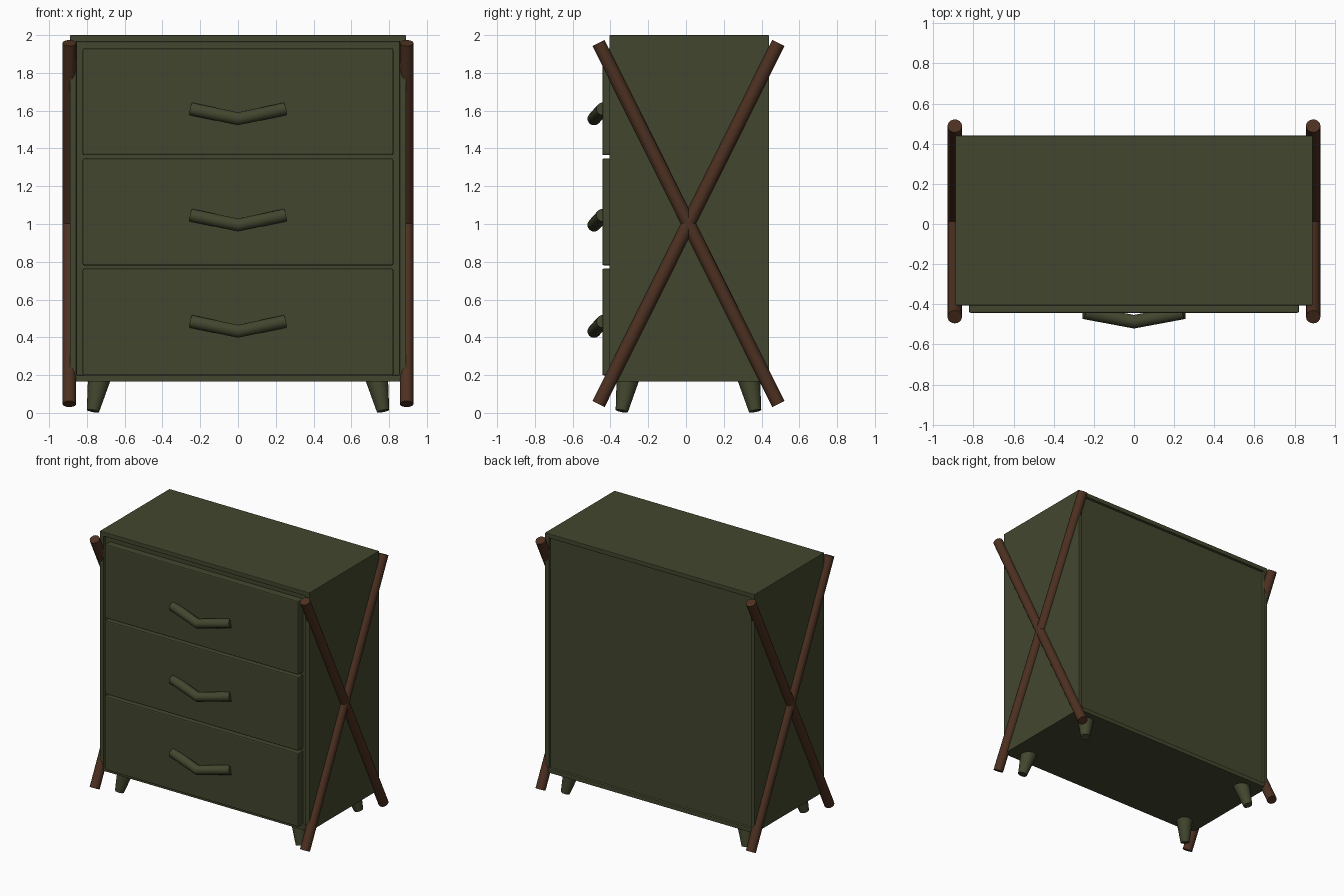
import bpy, bmesh, math
from mathutils import Vector

if "Cube" in bpy.data.objects:
    bpy.data.objects.remove(bpy.data.objects["Cube"], do_unlink=True)


def material(name, rgb):
    mat = bpy.data.materials.new(name)
    mat.use_nodes = True
    mat.diffuse_color = (*rgb, 1)
    mat.node_tree.nodes["Principled BSDF"].inputs["Base Color"].default_value = (*rgb, 1)
    return mat


olive = material("olive_paint", (0.055, 0.062, 0.027))
wood = material("brown_wood", (0.074, 0.030, 0.015))


def finish(name, bm, mat, bevel=0.0, smooth=False):
    bmesh.ops.recalc_face_normals(bm, faces=bm.faces)
    mesh = bpy.data.meshes.new(name)
    bm.to_mesh(mesh)
    bm.free()
    mesh.materials.append(mat)
    obj = bpy.data.objects.new(name, mesh)
    bpy.context.collection.objects.link(obj)
    if bevel:
        mod = obj.modifiers.new("soft_edges", "BEVEL")
        mod.width, mod.segments = bevel, 2
    if smooth:
        bpy.ops.object.select_all(action="DESELECT")
        obj.select_set(True)
        bpy.context.view_layer.objects.active = obj
        bpy.ops.object.shade_smooth_by_angle(angle=math.radians(40))
    return obj


def box(low, high):
    bm = bmesh.new()
    bmesh.ops.create_cube(bm, size=1)
    low, high = Vector(low), Vector(high)
    for v in bm.verts:
        v.co = (low + high) / 2 + v.co * (high - low)
    return bm


def tube(name, points, radii, mat, sides=16):
    """Round rod swept along a path, with mitred bends and square-cut ends."""
    pts = [Vector(p) for p in points]
    bm = bmesh.new()
    rings = []
    for i, p in enumerate(pts):
        before = (p - pts[i - 1]).normalized() if i else None
        after = (pts[i + 1] - p).normalized() if i < len(pts) - 1 else None
        tangent = ((before or after) + (after or before)).normalized()
        u = tangent.orthogonal().normalized() if not rings else (u - tangent * u.dot(tangent)).normalized()
        w = tangent.cross(u)
        angles = [math.tau * k / sides for k in range(sides)]
        rings.append([bm.verts.new(p + radii[i] * (math.cos(a) * u + math.sin(a) * w)) for a in angles])
    for a, b in zip(rings, rings[1:]):
        for k in range(sides):
            n = (k + 1) % sides
            bm.faces.new((a[k], a[n], b[n], b[k]))
    bm.faces.new(rings[0])
    bm.faces.new(rings[-1])
    return finish(name, bm, mat, smooth=True)


# Carcass with shallow recesses in the front and back
body = box((-0.89, -0.405, 0.165), (0.89, 0.44, 2.0))
body.normal_update()
for face in [f for f in body.faces if abs(f.normal.y) > 0.9]:
    direction = face.normal.copy()
    bmesh.ops.inset_region(body, faces=[face], thickness=0.048)
    inner = bmesh.ops.extrude_face_region(body, geom=[face])
    verts = [g for g in inner["geom"] if isinstance(g, bmesh.types.BMVert)]
    bmesh.ops.translate(body, verts=verts, vec=direction * -0.02)
    if face.is_valid:
        bmesh.ops.delete(body, geom=[face], context="FACES_ONLY")
finish("cabinet_body", body, olive, bevel=0.004)

# Three drawers with bent handles
for i, level in enumerate(("bottom", "middle", "top")):
    z = 0.198 + i * 0.583
    finish(level + "_drawer", box((-0.822, -0.443, z), (0.822, -0.38, z + 0.566)), olive, bevel=0.008)
    h = 0.432 + i * 0.5625
    tube(level + "_handle",
         [(-0.248, -0.44, h + 0.052), (0, -0.487, h), (0.248, -0.44, h + 0.052)],
         [0.035] * 3, olive, sides=12)

for side, s in (("left", 1), ("right", -1)):
    # Crossed poles on each side panel
    x = s * 0.893
    tube(side + "_rising_pole", [(x, -0.463, 0.047), (x, 0.489, 1.958)], [0.036] * 2, wood)
    tube(side + "_falling_pole", [(x, -0.463, 1.958), (x, 0.489, 0.047)], [0.036] * 2, wood)
    # Splayed tapered legs
    for end, top_y, foot_y in (("front", -0.308, -0.34), ("back", 0.333, 0.366)):
        tube(end + "_" + side + "_leg",
             [(s * 0.735, top_y, 0.18), (s * 0.768, foot_y, 0.01)], [0.06, 0.033], olive)
